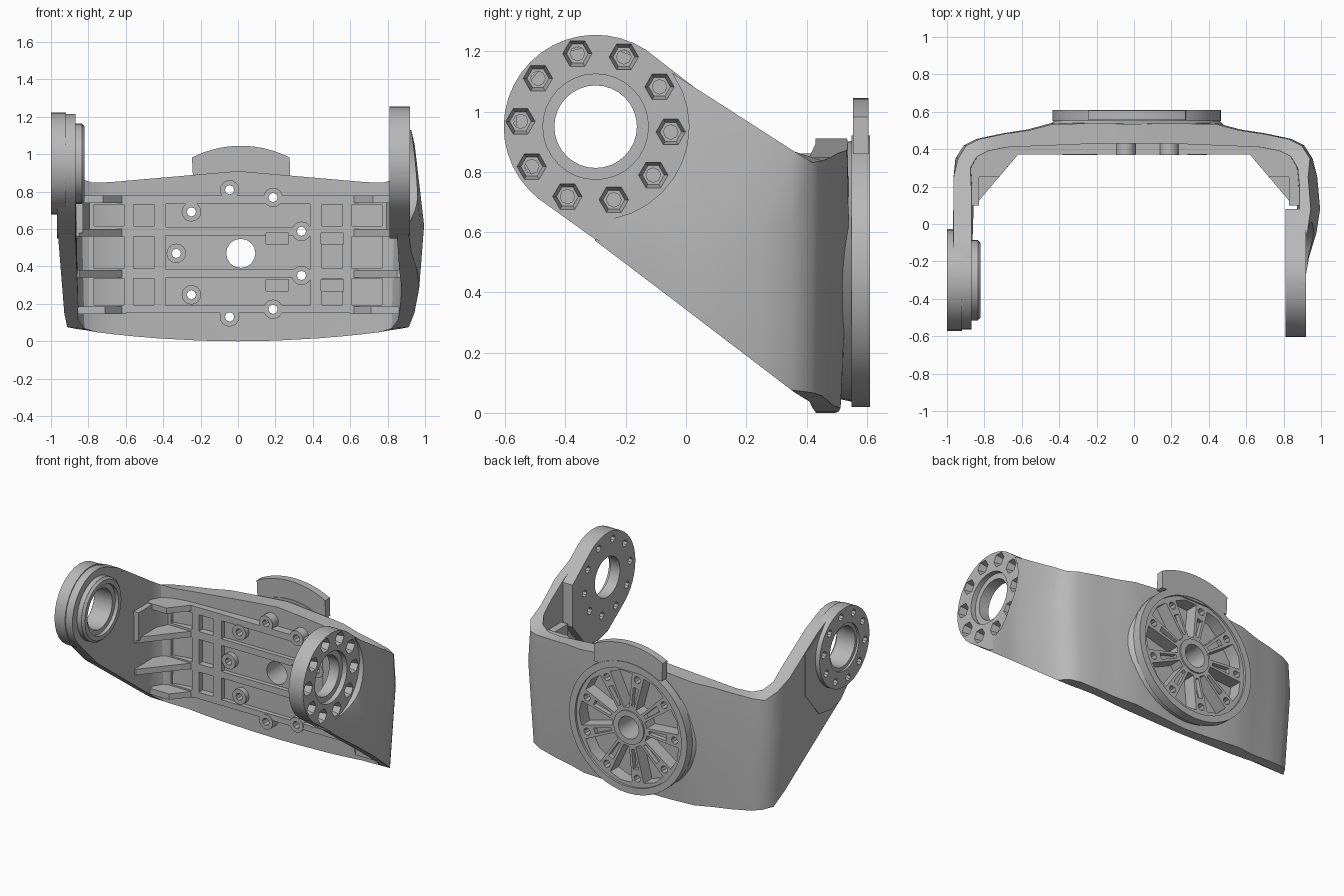
import bpy, bmesh
from math import sin, cos, radians, pi

cube = bpy.data.objects.get("Cube")
if cube:
    bpy.data.objects.remove(cube, do_unlink=True)

grey = bpy.data.materials.new("matte grey")
grey.use_nodes = True
grey.diffuse_color = (0.48, 0.48, 0.48, 1)
grey.node_tree.nodes["Principled BSDF"].inputs["Base Color"].default_value = (0.48, 0.48, 0.48, 1)
parts = []


def circle(u, v, r, n=32, rv=None):
    return [(u + r * cos(2 * pi * i / n), v + (rv or r) * sin(2 * pi * i / n)) for i in range(n)]


def rect(u0, u1, v0, v1):
    return [(u0, v0), (u1, v0), (u1, v1), (u0, v1)]


def polar(u, v, r, deg):
    return (u + r * cos(radians(deg)), v + r * sin(radians(deg)))


def place(axis, a, p):
    return {"x": (a, p[0], p[1]), "y": (p[0], a, p[1]), "z": (p[0], p[1], a)}[axis]


def add_object(name, bm):
    bmesh.ops.recalc_face_normals(bm, faces=bm.faces)
    mesh = bpy.data.meshes.new(name)
    bm.to_mesh(mesh)
    bm.free()
    mesh.materials.append(grey)
    ob = bpy.data.objects.new(name, mesh)
    bpy.context.collection.objects.link(ob)
    return ob


def build(name, solids, keep=True):
    """Each solid is (axis, start, end, outline[, end outline])."""
    bm = bmesh.new()
    for s in solids:
        axis, a, b, p = s[:4]
        q = s[4] if len(s) > 4 else p
        lo = [bm.verts.new(place(axis, a, c)) for c in p]
        hi = [bm.verts.new(place(axis, b, c)) for c in q]
        bm.faces.new(lo)
        bm.faces.new(hi[::-1])
        for i in range(len(lo)):
            j = (i + 1) % len(lo)
            bm.faces.new((lo[i], hi[i], hi[j], lo[j]))
    ob = add_object(name, bm)
    if keep:
        parts.append(ob)
    return ob


def cut(objects, solids):
    cutter = build("cutter", solids, keep=False)
    cutter.hide_render = True
    for ob in objects:
        mod = ob.modifiers.new("cut", "BOOLEAN")
        mod.operation, mod.solver, mod.object = "DIFFERENCE", "EXACT", cutter
        mod.use_self = True
        graph = bpy.context.evaluated_depsgraph_get()
        mesh = bpy.data.meshes.new_from_object(ob.evaluated_get(graph))
        ob.modifiers.clear()
        ob.data = mesh
    bpy.data.objects.remove(cutter, do_unlink=True)


# Curved U-shaped wall: half plan from the arm end to the middle (outer x, y, inner x, y)
plan = [(.915, -.3, .85, -.3), (.935, -.18, .86, -.18), (.975, -.05, .87, -.05),
        (.995, .08, .885, .06), (.98, .25, .885, .2), (.955, .35, .875, .3),
        (.91, .42, .84, .36), (.84, .455, .78, .39), (.7, .485, .68, .41),
        (.57, .505, .57, .415), (.44, .54, .44, .42), (.2, .545, .2, .43), (0, .545, 0, .43)]


def heights(x, y, cap):
    low, high = .06 * (x / .86) ** 2, .91 - .087 * x
    if x > .77:
        low = max(low, .03 + (.41 - y) * .763)
        high = max(high, .845 + (.395 - y) * .642)
    return low, min(high, cap)


def stations(side):
    """Wall sections, bulging at mid height and drafted inwards below."""
    for i, (xo, yo, xi, yi) in enumerate(plan):
        if side < 0 and i < 5:
            xo, xi = .965, .87
        cap = 1.25 if side > 0 else 1.19
        (ob, ot), (ib, it) = heights(xo, yo, cap), heights(xi, yi, cap)
        draft = max(0, 1 - ob / .6)
        back = .05 * max(0, 1 - xo / .95)
        top = .985 if i > 4 else .95 if side > 0 else 1
        yield [(side * xo * (1 - .05 * draft), yo - back, ob),
               (side * xo, yo, max(.62, ob + .12)),
               (side * xo * top, yo - back * .2, ot),
               (side * xi, yi, it),
               (side * xi * (1 - .025 * draft), yi, ib)]


bm = bmesh.new()
loops = list(stations(1)) + list(stations(-1))[-2::-1]
loops = [[bm.verts.new(c) for c in loop] for loop in loops]
for a, b in zip(loops, loops[1:]):
    for i in range(5):
        j = (i + 1) % 5
        bm.faces.new((a[i], a[j], b[j], b[i]))
bm.faces.new(loops[0])
bm.faces.new(loops[-1])
bmesh.ops.triangulate(bm, faces=bm.faces)
wall = add_object("curved_wall", bm)
parts.append(wall)

# Arm end pads
PY, PZ = -.3, .95


def pad(r):
    return [polar(PY, PZ, r, 57 + 175 * i / 20) for i in range(21)] + [
        (-.3, .575), (-.2, .55), (-.07, .57), (.08, .75), (.08, 1.04)]


left_pad = build("left_arm_ring", [("x", .81, .92, pad(.305))])
right_pad = build("right_arm_pad", [("x", -.968, -.868, pad(.265))])
right_disc = build("right_arm_disc", [("x", -1, -.92, circle(PY, PZ, .272))])
right_boss = build("right_arm_boss", [
    ("x", -.925, -.835, circle(PY, PZ, .215)),
    ("x", -.836, -.82, circle(PY, PZ, .215), circle(PY, PZ, .2))])

# Left ring: outer recess, stepped bore and bolt pockets
left_cuts = [("x", .92, 1.1, circle(PY, PZ, .31)),
             ("x", .7, 1.1, circle(PY, PZ, .137)),
             ("x", .885, 1.11, circle(PY, PZ, .175))]
for k in range(10):
    u, v = polar(PY, PZ, .25, 36 * k + 32)
    left_cuts += [("x", .87, 1.12, circle(u, v, .036, 6), circle(u, v, .1, 6)),
                  ("x", .7, 1.0, circle(u, v, .024, 8))]
cut([wall, left_pad], left_cuts)

# Right ring: bore, inner lip and small bolt holes
cut([wall, right_pad, right_disc, right_boss],
    [("x", -1.1, -.7, circle(PY, PZ, .137)),
     ("x", -.845, -.69, circle(PY, PZ, .17)),
     ("x", -1.11, -.985, circle(PY, PZ, .16))])
cut([right_disc], [("x", -1.1, -.95, circle(*polar(PY, PZ, .225, 36 * k + 8), .024, 8))
                   for k in range(10)])

# Round rear mount with a short neck
CX, CZ = .015, .47
neck = build("rear_neck", [("y", .49, .56, circle(CX, CZ, .5, 48, .42), circle(CX, CZ, .435, 48))])
disc = build("rear_disc", [("y", .55, .61, circle(CX, CZ, .45, 48))])
hub = build("rear_hub", [("y", .48, .605, circle(CX, CZ, .115))])
build("rear_tab", [("y", .555, .606, [(-.24, .86), (.28, .86)] +
                    [polar(CX, CZ, .575, 63 + 54 * i / 14) for i in range(15)])])

# Ribbed inner panel with sunken cells
panel = build("inner_panel", [("y", .372, .45, rect(-.8, .8, .15, .78))])
cells = []
for z0, z1 in ((.19, .34), (.385, .565), (.61, .735)):
    cells.append(("y", .3, .402, rect(-.385, .385, z0, z1)))
    for s in (-1, 1):
        cells.append(("y", .3, .435, rect(s * .505 - .055, s * .505 + .055, z0 + .005, z1 - .005)))
        cells.append(("y", .3, .425, rect(s * .69 - .08, s * .69 + .08, z0 + .005, z1 - .005)))
cut([panel], cells)

# Deep slots on the left half of the panel
cut([panel, wall], [("y", .3, .46, rect(x0, x0 + .12, z0, z0 + .06))
                    for x0 in (.15, .445) for z0 in (.27, .52)])

# Bolt bosses and holes around the mount
bolts = [polar(CX, CZ, .345, 20 + 40 * k) for k in range(9)]
bosses = build("bolt_bosses", [("y", .368, .45, circle(u, v, .052, 16)) for u, v in bolts])
holes = [("y", .2, .8, circle(u, v, .025, 8)) for u, v in bolts]
holes.append(("y", .2, .8, circle(CX, CZ, .078, 16)))
cut([wall, neck, disc, hub, panel, bosses], holes)

# Rear spoke pockets, with thin slots along the bolt spokes
spokes = []
for k in range(9):
    mid, bolt = 40 * k, 40 * k + 20
    spokes.append(("y", .505, .7, [polar(CX, CZ, r, mid + d) for r, d in
                                   ((.135, -9), (.375, -13), (.385, 0), (.375, 13), (.135, 9))]))
    spokes.append(("y", .565, .71, [polar(CX, CZ, r, bolt + d) for r, d in
                                    ((.15, -4), (.285, -4), (.285, 4), (.15, 4))]))
cut([wall, neck, disc], spokes)
cut([disc], [("y", .595, .72, circle(CX, CZ, .405, 48))])

# Corner gussets between the panel and the arms
webs = []
for z, reach in ((.165, .24), (.36, .1), (.58, .1), (.76, .25)):
    y0 = max(reach, .44 - (z - .03) / .763)
    x0 = .62 + (.37 - y0) * .85
    for s in (-1, 1):
        outline = [(.6, .372), (.62, .372), (x0, y0), (.88, y0), (.885, .3), (.85, .36), (.78, .41), (.6, .44)]
        webs.append(("z", z - .02, z + .02, [(s * x, y) for x, y in outline]))
build("corner_gussets", webs)

# Raised steps on the inside of each arm
build("arm_steps", [("z", .58, .775, [(s * x, y) for x, y in
                                      ((.83, .1), (.895, .1), (.9, .28), (.84, .38), (.79, .38), (.83, .3))])
                    for s in (-1, 1)])

# Smooth curved surfaces, keep machined edges crisp
bpy.ops.object.select_all(action="DESELECT")
for ob in parts:
    ob.select_set(True)
bpy.context.view_layer.objects.active = wall
bpy.ops.object.shade_smooth_by_angle(angle=radians(32))
